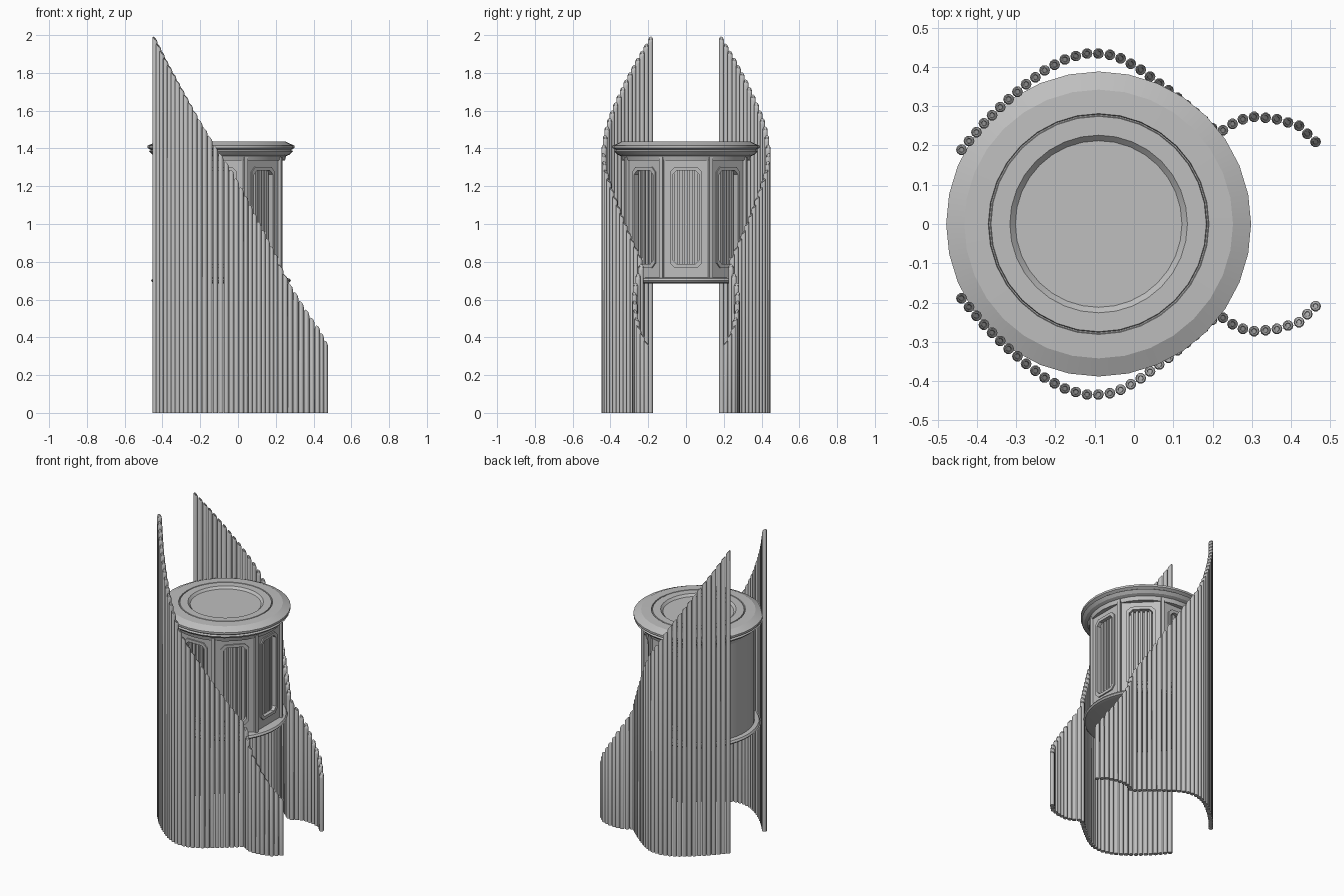
import bpy, bmesh, math
from mathutils import Vector, Matrix

if "Cube" in bpy.data.objects:
    bpy.data.objects.remove(bpy.data.objects["Cube"], do_unlink=True)

AXIS = Vector((-0.09, 0, 0))
grey = bpy.data.materials.new("stone grey")
grey.use_nodes = True
grey.diffuse_color = (0.52, 0.52, 0.52, 1)
grey.node_tree.nodes["Principled BSDF"].inputs["Base Color"].default_value = (0.52, 0.52, 0.52, 1)


def finish(name, bm, smooth=35):
    bmesh.ops.recalc_face_normals(bm, faces=bm.faces)
    me = bpy.data.meshes.new(name)
    bm.to_mesh(me)
    bm.free()
    me.materials.append(grey)
    ob = bpy.data.objects.new(name, me)
    bpy.context.collection.objects.link(ob)
    bpy.ops.object.select_all(action='DESELECT')
    ob.select_set(True)
    bpy.context.view_layer.objects.active = ob
    if smooth:
        bpy.ops.object.shade_smooth_by_angle(angle=math.radians(smooth))
    return ob


def skin(bm, rings):
    """Bridge equal-sized rings of points and cap both ends."""
    loops = [[bm.verts.new(p) for p in ring] for ring in rings]
    n = len(loops[0])
    for a, b in zip(loops, loops[1:]):
        for i in range(n):
            j = (i + 1) % n
            bm.faces.new((a[i], a[j], b[j], b[i]))
    bm.faces.new(loops[0][::-1])
    bm.faces.new(loops[-1])


def lathe(name, profile, sides, smooth):
    bm = bmesh.new()
    skin(bm, [[AXIS + Vector((r * math.cos(t), r * math.sin(t), z))
               for t in (math.tau * i / sides for i in range(sides))]
              for r, z in profile])
    return finish(name, bm, smooth)


def box(bm, centre, size, matrix):
    m = matrix @ Matrix.Translation(centre) @ Matrix.Diagonal((*size, 1))
    bmesh.ops.create_cube(bm, size=1, matrix=m)


def facing(angle, distance):
    """Local x points outward from the drum, z stays up."""
    return (Matrix.Translation(AXIS) @ Matrix.Rotation(angle, 4, 'Z')
            @ Matrix.Translation((distance, 0, 0)))


def window_outline(half_w, low, high, cut):
    """Rectangle with chamfered corners, as (y, z) pairs."""
    return [(-half_w + cut, low), (half_w - cut, low), (half_w, low + cut),
            (half_w, high - cut), (half_w - cut, high), (-half_w + cut, high),
            (-half_w, high - cut), (-half_w, low + cut)]


# Lid with bevelled rim, scored ring and shallow central recess
lathe("lid", [(0.30, 1.335), (0.338, 1.335), (0.345, 1.36), (0.365, 1.368),
              (0.382, 1.385), (0.372, 1.392), (0.388, 1.402), (0.388, 1.415),
              (0.342, 1.436), (0.281, 1.438), (0.279, 1.431), (0.276, 1.431),
              (0.274, 1.438), (0.226, 1.438), (0.212, 1.424)], 32, 20)

# Floor ring under the drum
lathe("floor_ring", [(0.345, 0.685), (0.362, 0.69), (0.37, 0.70),
                     (0.362, 0.712), (0.33, 0.716)], 48, 30)

# Drum: flat panels in front and at the sides, rounded at the back
R = 0.336
APOTHEM = R * math.cos(math.pi / 8)
corners = [-112.5 + 45 * i for i in range(6)]
angles = [math.radians(a) for a in corners + [112.5 + 9 * i for i in range(1, 15)]]
bm = bmesh.new()
skin(bm, [[AXIS + Vector((R * math.cos(a), R * math.sin(a), z)) for a in angles]
          for z in (0.70, 1.35)])
drum = finish("drum", bm, 20)

# Window recesses cut into the five flat panels
window_angles = [math.radians(a) for a in (-90, -45, 0, 45, 90)]
bm = bmesh.new()
for a in window_angles:
    m = facing(a, APOTHEM)
    skin(bm, [[m @ Vector((x, y, z)) for y, z in window_outline(0.072, 0.785, 1.285, 0.022)]
              for x in (-0.035, 0.03)])
cutter = finish("window_cutter", bm, 0)
cutter.hide_render = True
mod = drum.modifiers.new("windows", 'BOOLEAN')
mod.operation = 'DIFFERENCE'
mod.solver = 'EXACT'
mod.object = cutter
bpy.context.view_layer.objects.active = drum
bpy.ops.object.modifier_apply(modifier="windows")
bpy.data.objects.remove(cutter, do_unlink=True)

# Raised window frames
bm = bmesh.new()
for a in window_angles:
    m = facing(a, APOTHEM)
    outer = window_outline(0.086, 0.768, 1.302, 0.026)
    inner = window_outline(0.070, 0.787, 1.283, 0.021)
    section = [(outer, -0.004), (outer, 0.008), (inner, 0.008), (inner, -0.004)]
    loops = [[bm.verts.new(m @ Vector((x, y, z))) for y, z in line] for line, x in section]
    for k in range(4):
        p, q = loops[k], loops[(k + 1) % 4]
        for i in range(8):
            j = (i + 1) % 8
            bm.faces.new((p[i], p[j], q[j], q[i]))
finish("window_frames", bm, 0)

# Vertical slats inside the windows
bm = bmesh.new()
for a in window_angles:
    for k in range(-2, 3):
        box(bm, (-0.026, k * 0.027, 1.035), (0.02, 0.017, 0.498), facing(a, APOTHEM))
finish("window_slats", bm, 0)

# Posts on the panel corners
bm = bmesh.new()
for a in corners:
    box(bm, (0, 0, 1.03), (0.022, 0.02, 0.65), facing(math.radians(a), R))
finish("drum_posts", bm, 0)

# Curving pipe wall: path points are x, y and pipe height
path = [Vector(p) for p in (
    (-0.439, 0.189, 1.98), (-0.383, 0.255, 1.87), (-0.329, 0.309, 1.77),
    (-0.273, 0.357, 1.67), (-0.222, 0.395, 1.58), (-0.168, 0.423, 1.49),
    (-0.11, 0.436, 1.39), (-0.048, 0.429, 1.30), (0.01, 0.398, 1.195),
    (0.092, 0.337, 1.035), (0.15, 0.288, 0.92), (0.2, 0.243, 0.825),
    (0.224, 0.237, 0.78), (0.263, 0.263, 0.70), (0.301, 0.273, 0.635),
    (0.36, 0.268, 0.54), (0.42, 0.25, 0.45), (0.462, 0.209, 0.37))]
lengths = [0]
for p, q in zip(path, path[1:]):
    lengths.append(lengths[-1] + (q - p).xy.length)


def along(s):
    k = max(i for i in range(len(path) - 1) if lengths[i] <= s + 1e-9)
    f = (s - lengths[k]) / (lengths[k + 1] - lengths[k])
    return path[k].lerp(path[k + 1], f), (path[k + 1] - path[k]).xy.normalized()


PIPE_R = 0.0138
count = round(lengths[-1] / 0.0295)
bm = bmesh.new()
for i in range(count + 1):
    p, t = along(min(lengths[-1] * i / count, lengths[-1] - 1e-6))
    uphill = Vector((-t.x - 0.5 * t.y, -t.y + 0.5 * t.x))

    def ring(scale, drop):
        pts = []
        for k in range(10):
            a = math.tau * k / 10
            o = Vector((math.cos(a), math.sin(a))) * PIPE_R * scale
            z = 0 if drop is None else p.z + uphill.dot(o) - drop
            pts.append((p.x + o.x, p.y + o.y, z))
        return pts

    skin(bm, [ring(1, None), ring(1, 0.008), ring(0.8, 0), ring(0.5, 0), ring(0.42, 0.006)])
wall = finish("pipe_walls", bm, 40)
mirror = wall.modifiers.new("both_sides", 'MIRROR')
mirror.use_axis = (False, True, False)
mirror.use_mirror_merge = False
